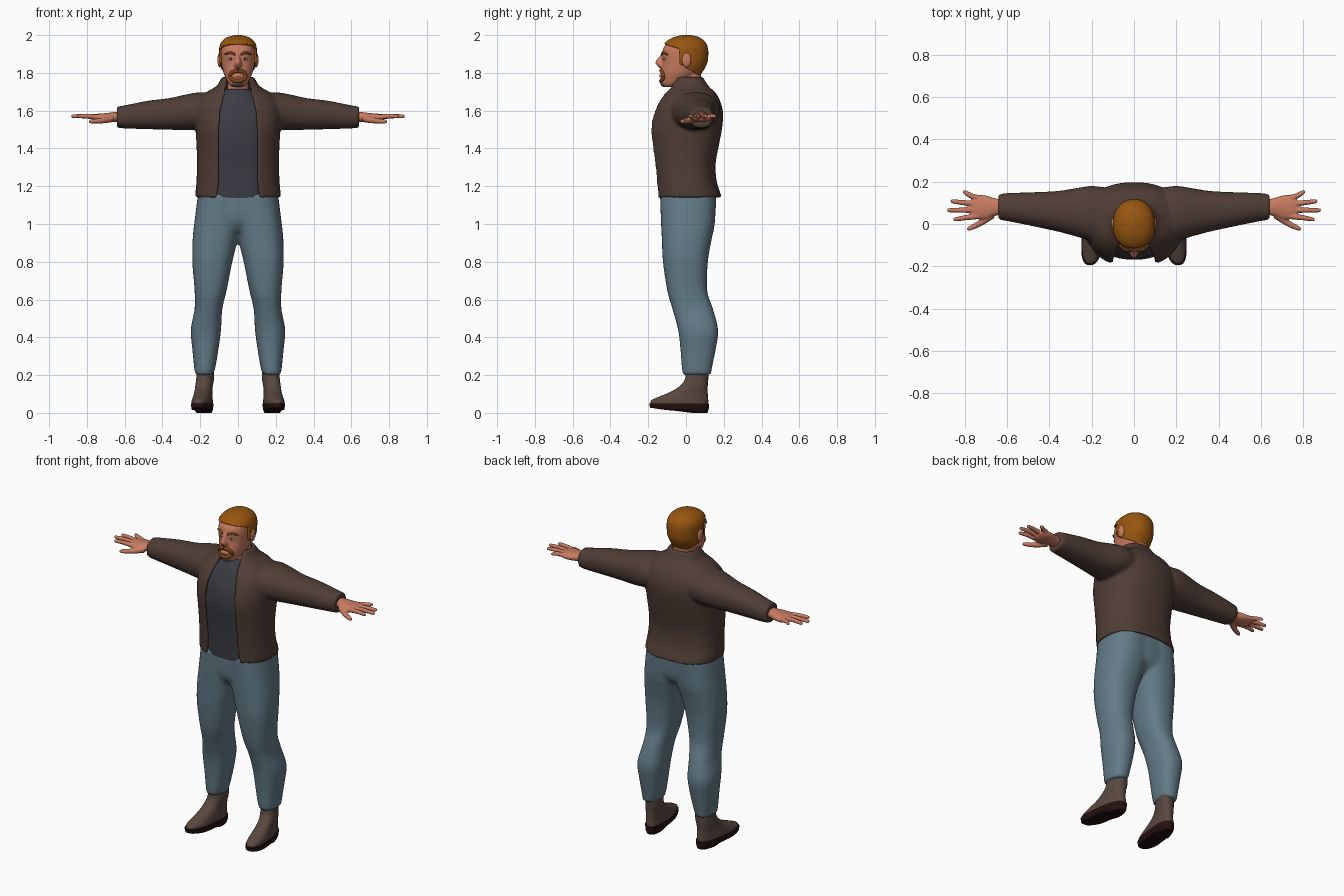
import bpy, bmesh
from math import sin, cos, pi, asin, radians
from mathutils import Vector, Matrix

if "Cube" in bpy.data.objects:
    bpy.data.objects.remove(bpy.data.objects["Cube"])


def material(name, *rgb):
    m = bpy.data.materials.new(name)
    m.use_nodes = True
    m.diffuse_color = (*rgb, 1)
    for node in m.node_tree.nodes:
        if node.type == 'BSDF_PRINCIPLED':
            node.inputs["Base Color"].default_value = (*rgb, 1)
            node.inputs["Roughness"].default_value = 0.8
    return m


LEATHER = material("brown jacket", .08, .047, .036)
DENIM = material("blue denim", .125, .2, .245)
COTTON = material("charcoal cotton", .044, .046, .057)
SKIN = material("skin", .58, .2, .12)
HAIR = material("ginger hair", .31, .092, .005)
BEARD = material("darker ginger beard", .2, .06, .008)
STUBBLE = material("grey stubble", .1, .075, .07)
BOOT = material("boot brown", .1, .064, .05)
SOLE = material("dark sole", .019, .005, .005)
EYE = material("eye grey", .4, .42, .44)


def spline(rows, steps=5):
    """Smooth in-between rows through the given ones."""
    out = []
    for i in range(len(rows) - 1):
        p0, p1 = rows[max(i - 1, 0)], rows[i]
        p2, p3 = rows[i + 1], rows[min(i + 2, len(rows) - 1)]
        for k in range(steps):
            t = k / steps
            out.append([b + t / 2 * (c - a + t * (2*a - 5*b + 4*c - d + t * (3*b - a - 3*c + d)))
                        for a, b, c, d in zip(p0, p1, p2, p3)])
    return out + [list(rows[-1])]


def power(v, n):
    return (1 if v >= 0 else -1) * abs(v) ** (2 / n)


def oval(a0, a1, b0, b1, n=2.4, start=0, count=40):
    """Rounded outline; a start angle above zero leaves a gap at the front."""
    ca, ra, cb, rb = (a0 + a1) / 2, (a1 - a0) / 2, (b0 + b1) / 2, (b1 - b0) / 2
    span = 2 * (pi - start)
    last = count - 1 if start else count
    return [(ca + ra * power(sin(t), n), cb - rb * power(cos(t), n))
            for t in (start + span * i / last for i in range(count))]


def loft(bm, rings):
    loops = [[bm.verts.new(p) for p in ring] for ring in rings]
    for a, b in zip(loops, loops[1:]):
        for i in range(len(a)):
            j = (i + 1) % len(a)
            bm.faces.new((a[i], a[j], b[j], b[i]))
    bm.faces.new(loops[0][::-1])
    bm.faces.new(loops[-1])


def upright(bm, rows, side=1, n=2.4, toe_out=0):
    """Rows of z, x0, x1, y0, y1 stacked upwards."""
    loft(bm, [[(side * (x - toe_out * y), y, z) for x, y in oval(*box, n)]
              for z, *box in spline(rows)])


def centred(rows):
    return [(z, -w, w, front, back) for z, w, front, back in rows]


def sideways(bm, rows, side):
    """Rows of x, y, z, y radius, z radius running outwards."""
    loft(bm, [[(side * x, a, b) for a, b in oval(y - ry, y + ry, z - rz, z + rz, 2.2)]
              for x, y, z, ry, rz in spline(rows)])


def tube(bm, rows, side=1):
    """Rows of x, y, z, radius along a path."""
    pts = spline(rows)
    rings = []
    for i, (x, y, z, r) in enumerate(pts):
        ahead = Vector(pts[min(i + 1, len(pts) - 1)][:3]) - Vector(pts[max(i - 1, 0)][:3])
        turn = ahead.to_track_quat('Z', 'Y')
        ring = [Vector((x, y, z)) + turn @ Vector((r * a, r * b, 0))
                for a, b in oval(-1, 1, -1, 1, 2, count=12)]
        rings.append([(side * p.x, p.y, p.z) for p in ring])
    loft(bm, rings)


def ball(bm, centre, size):
    bmesh.ops.create_uvsphere(bm, u_segments=20, v_segments=12, radius=1,
                              matrix=Matrix.Translation(centre) @ Matrix.Diagonal((*size, 1)))


def finish(name, bm, mat, voxel=0, passes=4):
    bmesh.ops.recalc_face_normals(bm, faces=bm.faces)
    mesh = bpy.data.meshes.new(name)
    bm.to_mesh(mesh)
    bm.free()
    mesh.materials.append(mat)
    mesh.shade_smooth()
    mesh.set_sharp_from_angle(angle=radians(50))
    ob = bpy.data.objects.new(name, mesh)
    bpy.context.scene.collection.objects.link(ob)
    if voxel:
        mod = ob.modifiers.new("Blend", 'REMESH')
        mod.mode, mod.voxel_size, mod.use_smooth_shade = 'VOXEL', voxel, True
        mod = ob.modifiers.new("Soften", 'SMOOTH')
        mod.factor, mod.iterations = .5, passes
    return ob


# Jacket: open-fronted body wall with sleeves blended in
bm = bmesh.new()
body = [(1.14, .225, -.165, .19, .115), (1.17, .225, -.165, .18, .108), (1.23, .22, -.168, .162, .1),
        (1.32, .217, -.178, .157, .1), (1.42, .22, -.192, .175, .1), (1.5, .225, -.2, .19, .1),
        (1.58, .23, -.182, .197, .095), (1.64, .22, -.155, .185, .082), (1.69, .18, -.12, .16, .07),
        (1.73, .115, -.09, .12, .062), (1.78, .085, -.06, .088, .055)]
rings = []
for z, w, front, back, gap in spline(body):
    wall = []
    for t in (0, .021):
        start = asin((gap / (w - t)) ** 1.2)
        wall.append(oval(t - w, w - t, front + t, back - t, 2.4, start))
    rings.append([(x, y, z) for x, y in wall[0] + wall[1][::-1]])
loft(bm, rings)
sleeve = [(.12, .045, 1.6, .125, .09), (.2, .05, 1.6, .13, .097), (.27, .055, 1.592, .115, .095),
          (.36, .06, 1.583, .096, .084), (.48, .07, 1.577, .08, .075), (.6, .08, 1.567, .066, .061),
          (.64, .08, 1.566, .06, .056)]
for side in (1, -1):
    sideways(bm, sleeve, side)
finish("jacket", bm, LEATHER, .009, 5)

# Shirt
bm = bmesh.new()
upright(bm, centred([(1.14, .19, -.145, .14), (1.3, .19, -.152, .13), (1.45, .19, -.168, .15),
                     (1.55, .185, -.16, .15), (1.62, .16, -.135, .14), (1.68, .1, -.1, .1),
                     (1.715, .065, -.068, .075)]))
finish("shirt", bm, COTTON)

# Jeans
bm = bmesh.new()
leg = [(.2, .133, .227, -.018, .132), (.24, .12, .232, -.022, .138), (.34, .103, .242, -.03, .158),
       (.44, .09, .25, -.042, .17), (.55, .083, .23, -.072, .143), (.65, .06, .23, -.1, .112),
       (.8, .03, .242, -.122, .116), (.92, .0, .24, -.128, .136), (1, -.02, .232, -.132, .152),
       (1.16, -.04, .212, -.138, .162)]
for side in (1, -1):
    upright(bm, leg, side)
upright(bm, centred([(.96, .1, -.09, .1), (1, .18, -.12, .14), (1.05, .215, -.132, .155),
                     (1.16, .212, -.136, .16)]))
finish("jeans", bm, DENIM, .011, 5)

# Boots, soles and hands
for side, label in ((1, "left"), (-1, "right")):
    bm = bmesh.new()
    upright(bm, [(.045, .134, .236, -.186, .117), (.065, .134, .236, -.186, .118),
                 (.085, .137, .233, -.145, .116), (.11, .14, .23, -.085, .115),
                 (.14, .14, .23, -.035, .115), (.18, .135, .227, -.005, .118),
                 (.23, .137, .223, -.003, .12)], side, 2.4, .12)
    finish(label + "_boot", bm, BOOT)

    bm = bmesh.new()
    upright(bm, [(0, .142, .226, -.16, .113), (.02, .134, .236, -.187, .12),
                 (.05, .131, .239, -.195, .122)], side, 2.6, .12)
    for v in bm.verts:
        if v.co.y < .02:
            v.co.z = max(v.co.z, .014 + max(0, -.1 - v.co.y) * .15)
    finish(label + "_sole", bm, SOLE)

    bm = bmesh.new()
    sideways(bm, [(.61, .08, 1.566, .034, .028), (.66, .08, 1.566, .042, .026),
                  (.7, .078, 1.563, .056, .024), (.74, .08, 1.563, .057, .021),
                  (.768, .08, 1.565, .046, .014)], side)
    for base, tip_x, tip_y in ((.038, .852, .022), (.066, .882, .065),
                               (.094, .866, .107), (.12, .808, .15)):
        mid_x, mid_y = (.74 + tip_x) / 2, (base + tip_y) / 2
        tube(bm, [(.73, base, 1.564, .015), (mid_x, mid_y, 1.571, .0125),
                  (tip_x - .01, tip_y, 1.57, .01), (tip_x, tip_y, 1.569, .006)], side)
    tube(bm, [(.67, .045, 1.558, .02), (.725, .005, 1.547, .015),
              (.775, -.02, 1.543, .011), (.788, -.024, 1.543, .006)], side)
    finish(label + "_hand", bm, SKIN, .004, 2)

# Head with neck, nose, ears and lips
bm = bmesh.new()
upright(bm, centred([(1.725, .03, -.118, -.05), (1.74, .048, -.13, -.02), (1.77, .064, -.134, .03),
                     (1.8, .077, -.132, .07), (1.85, .087, -.125, .1), (1.9, .09, -.128, .106),
                     (1.94, .088, -.115, .1), (1.97, .07, -.085, .08), (1.985, .04, -.05, .05)]), n=2.2)
upright(bm, centred([(1.66, .06, -.045, .075), (1.74, .056, -.04, .078), (1.82, .058, -.04, .08)]))
upright(bm, centred([(1.825, .012, -.14, -.1), (1.838, .022, -.152, -.1), (1.857, .017, -.162, -.1),
                     (1.885, .01, -.142, -.1), (1.9, .01, -.132, -.1)]), n=2)
ball(bm, (0, -.128, 1.785), (.022, .016, .009))
for side in (1, -1):
    ball(bm, (side * .097, .003, 1.868), (.012, .025, .04))
finish("head", bm, SKIN, .005, 3)

# Hair cap, cut along the hairline
bm = bmesh.new()
upright(bm, centred([(1.76, .07, -.1, .06), (1.8, .084, -.12, .085), (1.85, .097, -.128, .112),
                     (1.9, .1, -.13, .118), (1.94, .098, -.124, .114), (1.97, .083, -.1, .096),
                     (1.99, .055, -.062, .066), (2, .018, -.02, .03)]), n=2.15)
brow_line = (Vector((0, -.1, 1.95)), Vector((0, .35, 1)))
temple = (Vector((0, -.035, 1.9)), Vector((0, 1, 0)))
nape = (Vector((0, -.035, 1.85)), Vector((0, .6, 1)))
for point, normal in (brow_line, temple, nape):
    bmesh.ops.bisect_plane(bm, geom=bm.verts[:] + bm.edges[:] + bm.faces[:],
                           plane_co=point, plane_no=normal)


def above(face, plane):
    return (face.calc_center_median() - plane[0]).dot(plane[1]) > 0


bald = [f for f in bm.faces if not (above(f, brow_line) or (above(f, temple) and above(f, nape)))]
bmesh.ops.delete(bm, geom=bald, context='FACES')
hair = finish("hair", bm, HAIR)
thick = hair.modifiers.new("Thickness", 'SOLIDIFY')
thick.thickness, thick.offset = .014, -1

# Eyes, irises and brows
for side, label in ((1, "left"), (-1, "right")):
    bm = bmesh.new()
    ball(bm, (side * .037, -.114, 1.874), (.016, .008, .007))
    finish(label + "_eye", bm, EYE)
    bm = bmesh.new()
    ball(bm, (side * .037, -.119, 1.874), (.006, .005, .006))
    finish(label + "_iris", bm, COTTON)
    bm = bmesh.new()
    tube(bm, [(.014, -.128, 1.896, .005), (.04, -.121, 1.907, .007), (.07, -.098, 1.897, .004)], side)
    finish(label + "_brow", bm, BEARD)

# Beard around the mouth, with stubble on the chin
bm = bmesh.new()
tube(bm, [(.039 * sin(a), -.13 + .014 * sin(a) ** 2, 1.784 + .027 * cos(a), .012)
          for a in (2 * pi * i / 16 for i in range(17))])
finish("goatee", bm, BEARD)
bm = bmesh.new()
ball(bm, (0, -.106, 1.744), (.036, .03, .02))
finish("chin_stubble", bm, STUBBLE)
